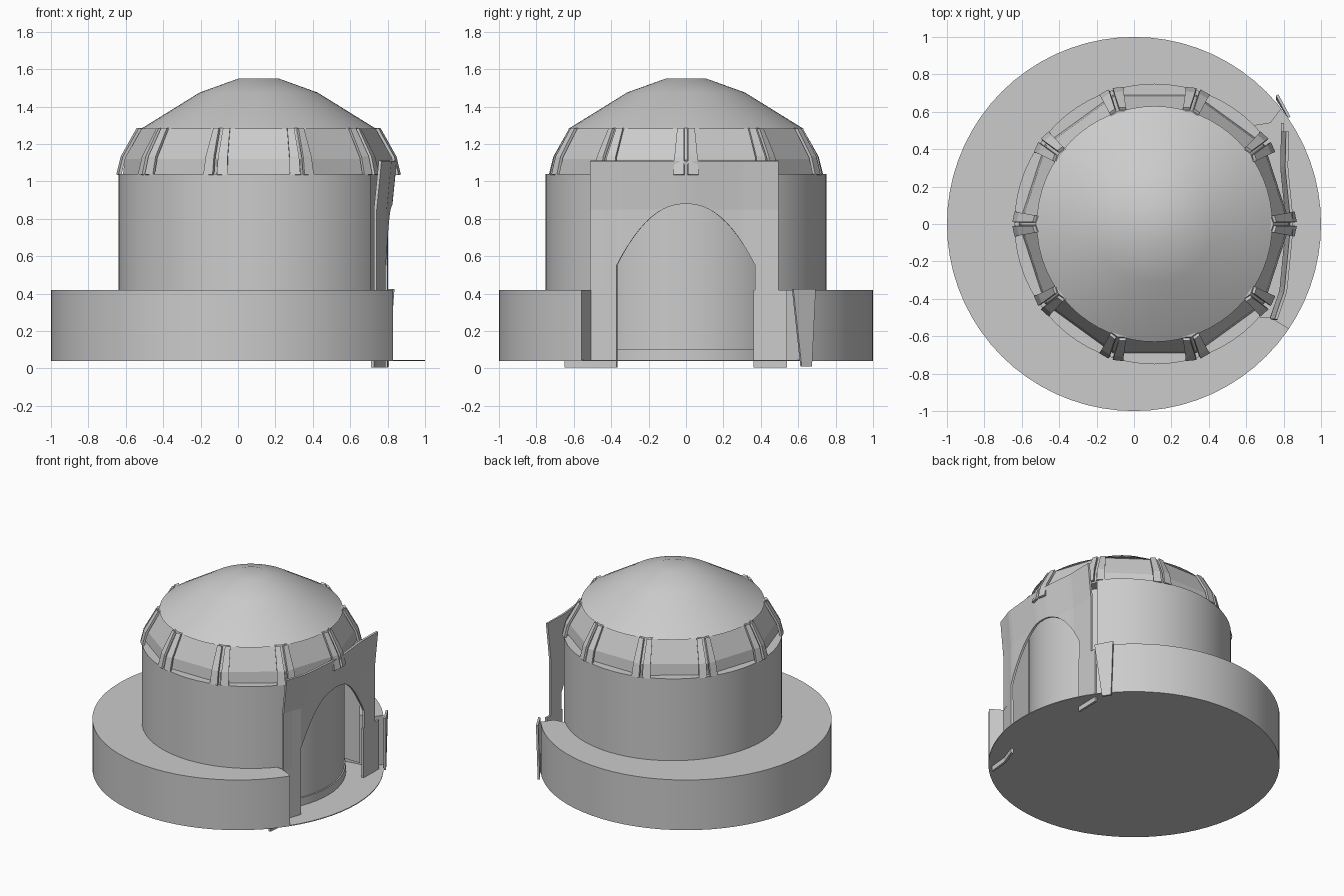
import bpy, bmesh, math
from mathutils import Matrix, Vector

if "Cube" in bpy.data.objects:
    bpy.data.objects.remove(bpy.data.objects["Cube"])

GREY = (0.6, 0.6, 0.6, 1)
mat = bpy.data.materials.new("pale grey")
mat.use_nodes = True
mat.diffuse_color = GREY
mat.node_tree.nodes["Principled BSDF"].inputs["Base Color"].default_value = GREY

TOWER = Matrix.Translation((0.11, 0, 0))  # tower axis is offset from the base


def finish(name, bm, smooth=False):
    bmesh.ops.remove_doubles(bm, verts=bm.verts, dist=0.0005)
    bmesh.ops.recalc_face_normals(bm, faces=bm.faces)
    mesh = bpy.data.meshes.new(name)
    bm.to_mesh(mesh)
    bm.free()
    mesh.materials.append(mat)
    ob = bpy.data.objects.new(name, mesh)
    bpy.context.collection.objects.link(ob)
    bpy.ops.object.select_all(action="DESELECT")
    bpy.context.view_layer.objects.active = ob
    ob.select_set(True)
    if smooth:
        bpy.ops.object.shade_smooth_by_angle(angle=math.radians(20))
    return ob


def lathe(name, profile, steps=64, smooth=True, matrix=TOWER):
    bm = bmesh.new()
    vs = [bm.verts.new((r, 0, z)) for r, z in profile]
    es = [bm.edges.new(pair) for pair in zip(vs, vs[1:])]
    bmesh.ops.spin(bm, geom=vs + es, cent=(0, 0, 0), axis=(0, 0, 1),
                   angle=math.tau, steps=steps)
    bm.transform(matrix)
    return finish(name, bm, smooth)


def cut(target, name, plan, z0, z1):
    """Cut a vertical prism with the given plan out of the target."""
    bm = bmesh.new()
    face = bm.faces.new([bm.verts.new((x, y, z0)) for x, y in plan])
    new = bmesh.ops.extrude_face_region(bm, geom=[face])["geom"]
    bmesh.ops.translate(bm, vec=(0, 0, z1 - z0),
                        verts=[v for v in new if isinstance(v, bmesh.types.BMVert)])
    cutter = finish(name, bm)
    cutter.hide_render = True
    mod = target.modifiers.new("notch", "BOOLEAN")
    mod.operation, mod.solver, mod.object = "DIFFERENCE", "EXACT", cutter
    bpy.context.view_layer.objects.active = target
    bpy.ops.object.modifier_apply(modifier=mod.name)
    bpy.data.objects.remove(cutter)


def thicken(ob, amount):
    mod = ob.modifiers.new("thickness", "SOLIDIFY")
    mod.thickness, mod.offset = amount, 0


# Round base with an entrance notch that leaves a thin floor
base = lathe("base", [(0, 0.04), (1, 0.04), (1, 0.42), (0, 0.42)],
             72, matrix=Matrix())
cut(base, "base_cutter", [(0.3, -0.47), (0.73, -0.5), (1.13, -0.74),
                          (1.03, 0.94), (0.73, 0.54), (0.3, 0.47)], 0.046, 0.6)

# Tower wall, opened behind the doorway
wall = lathe("tower_wall", [(0, 0.1), (0.75, 0.1), (0.75, 1.04), (0, 1.04)])
cut(wall, "wall_cutter", [(0.4, -0.45), (1.2, -0.45), (1.2, 0.45), (0.4, 0.45)],
    0, 1.2)
lathe("inner_wall", [(0, 0.042), (0.65, 0.042), (0.65, 0.105), (0.64, 0.105),
                     (0.64, 1.04), (0, 1.04)])

# Ten-sided band under the roof
lathe("dome_band", [(0, 1.035), (0.725, 1.035), (0.715, 1.12), (0.635, 1.285),
                    (0, 1.285)], 10, False)

# Roof cap
lathe("roof", [(0, 1.28), (0.63, 1.28), (0.315, 1.475), (0.107, 1.55), (0, 1.55)])

# Paired ribs on the corners of the band
bm = bmesh.new()
for i in range(10):
    turn = TOWER @ Matrix.Rotation(math.tau * i / 10, 4, "Z")
    for side in (-1, 1):
        rows = []
        for r, z, w in ((0.753, 1.035, 0.066), (0.73, 1.13, 0.06), (0.645, 1.282, 0.045)):
            rows.append([bm.verts.new(turn @ Vector((r - d, side * t, z)))
                         for t, d in ((0.01, 0), (w, 0.012))])
        for a, b in zip(rows, rows[1:]):
            bm.faces.new((a[0], a[1], b[1], b[0]))
thicken(finish("roof_ribs", bm), 0.016)

# Door surround: a thin bent plate with an arched opening
PLAN = [(-0.65, 0.72), (-0.5, 0.735), (-0.36, 0.785), (-0.05, 0.815),
        (0.05, 0.815), (0.3, 0.79), (0.54, 0.795)]


def plate_x(y, z):
    for (y0, x0), (y1, x1) in zip(PLAN, PLAN[1:]):
        if y <= y1:
            break
    x = x0 + (x1 - x0) * (y - y0) / (y1 - y0)
    return x + 0.1 * max(0, z - 0.85)


def arch(y):
    return 0.88 - 0.33 * abs(y / 0.37) ** 2.2


def strip(bm, ys, low, high):
    """Fill columns between two height rules, split where the plate bends."""
    cols = []
    for y in ys:
        a, b = low(y), high(y)
        mid = min(max(0.85, a + 0.01), b - 0.01)
        cols.append([bm.verts.new((plate_x(y, z), y, z)) for z in (a, mid, b)])
    for p, q in zip(cols, cols[1:]):
        for k in range(2):
            bm.faces.new((p[k], q[k], q[k + 1], p[k + 1]))


bm = bmesh.new()
strip(bm, [0.37 * i / 12 for i in range(-12, 13)], arch, lambda y: 1.11)
for ys in ((-0.51, -0.44, -0.37), (0.37, 0.43, 0.495)):
    strip(bm, ys, lambda y: 0.42, lambda y: 1.11)
for ys in ((-0.65, -0.5, -0.37), (0.36, 0.45, 0.54)):
    strip(bm, ys, lambda y: 0.005, lambda y: 0.42)
thicken(finish("door_surround", bm), 0.016)

# Small flange against the cut end of the base
bm = bmesh.new()
bm.faces.new([bm.verts.new(p) for p in ((0.8, 0.615, 0.01), (0.765, 0.67, 0.01),
                                        (0.765, 0.69, 0.425), (0.83, 0.57, 0.425))])
thicken(finish("base_flange", bm), 0.015)
